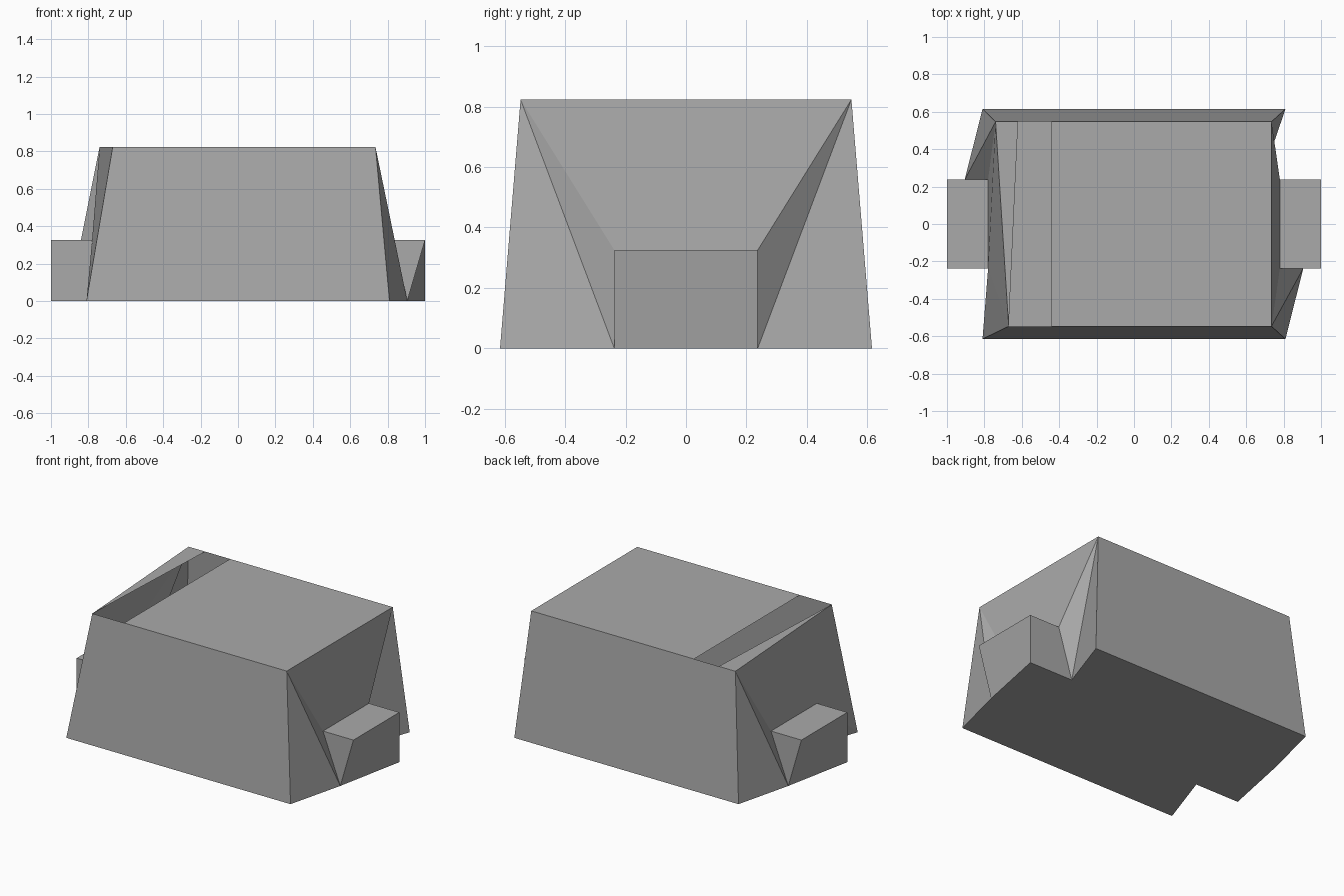
import bpy
import bmesh

cube = bpy.data.objects.get("Cube")
if cube:
    bpy.data.objects.remove(cube, do_unlink=True)

grey = bpy.data.materials.new("plain_grey")
grey.use_nodes = True
colour = (0.4, 0.4, 0.4, 1)
grey.diffuse_color = colour
grey.node_tree.nodes["Principled BSDF"].inputs["Base Color"].default_value = colour

TOP = 0.823
STEP = 0.325


def turn(point):
    """Half turn about the vertical axis."""
    x, y, z = point
    return (-x, -y, z)


def build(name, faces):
    """Weld a list of corner-point faces into one flat-shaded object."""
    bm = bmesh.new()
    corners = {}
    for face in faces:
        for point in face:
            if point not in corners:
                corners[point] = bm.verts.new(point)
        bm.faces.new([corners[point] for point in face])
    bmesh.ops.recalc_face_normals(bm, faces=bm.faces)
    mesh = bpy.data.meshes.new(name)
    bm.to_mesh(mesh)
    bm.free()
    mesh.materials.append(grey)
    obj = bpy.data.objects.new(name, mesh)
    bpy.context.collection.objects.link(obj)
    return obj


# Corners of the tapered body
base_fl, base_bl = (0.81, -0.615, 0), (0.81, 0.615, 0)
base_br, base_fr = turn(base_fl), turn(base_bl)
top_fl, top_bl = (0.735, -0.547, TOP), (0.735, 0.547, TOP)
top_br, top_fr = (-0.74, 0.547, TOP), (-0.67, -0.547, TOP)

# Corners of the block on the left end
near, far = (0.78, -0.237, STEP), (0.78, 0.237, STEP)
outer_near, outer_far = (1, -0.237, STEP), (1, 0.237, STEP)
toe, heel, notch = (0.905, -0.237, 0), (1, 0.237, 0), (0.68, 0.237, 0)

# Roof slot
slot_bl, slot_fl = (-0.44, 0.547, TOP), (-0.44, -0.547, TOP)
slot_br = (-0.62, 0.547, TOP)

front_and_back = [
    (base_fr, base_fl, top_fl, slot_fl, top_fr),
    (base_bl, base_br, top_br, slot_br, slot_bl, top_bl),
]
roof = [
    (slot_fl, top_fl, top_bl, slot_bl),
    (top_fr, slot_br, top_br),
]
left_wall = [
    (base_fl, toe, top_fl),
    (toe, near, top_fl),
    (near, far, top_fl),
    (far, top_bl, top_fl),
    (far, notch, top_bl),
    (notch, base_bl, top_bl),
]
right_wall = [
    (base_br, turn(toe), top_br),
    (turn(toe), turn(near), top_br),
    (turn(near), turn(far), top_br),
    (turn(far), top_fr, top_br),
    (turn(far), base_fr, top_fr),
    (turn(far), turn(notch), base_fr),
]
half_floor = [base_fl, toe, heel, notch, base_bl]
floor = [tuple(half_floor + [turn(p) for p in half_floor])]
build("body_shell", front_and_back + roof + left_wall + right_wall + floor)

# End blocks, the right one a half turn of the left
block = [
    (near, outer_near, outer_far, far),
    (near, toe, outer_near),
    (toe, heel, outer_far, outer_near),
    (heel, notch, far, outer_far),
]
build("left_end_block", block)
build("right_end_block", [tuple(turn(p) for p in face) for face in block])
